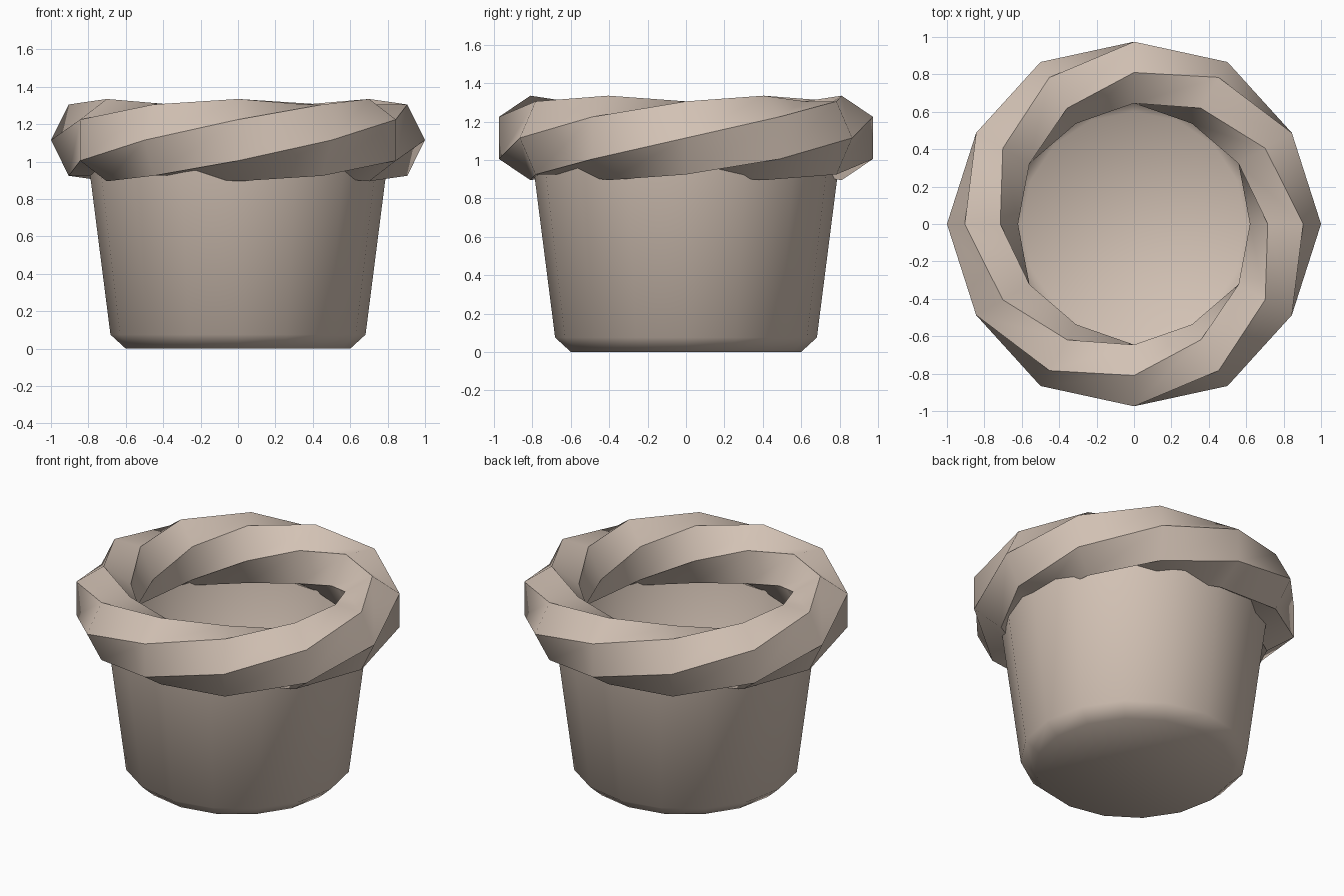
import bpy, bmesh
from math import sin, cos, pi

if "Cube" in bpy.data.objects:
    bpy.data.objects.remove(bpy.data.objects["Cube"])

clay = bpy.data.materials.new("pale clay")
clay.diffuse_color = (0.65, 0.54, 0.46, 1)
clay.use_nodes = True
clay.node_tree.nodes["Principled BSDF"].inputs["Base Color"].default_value = clay.diffuse_color


def loft(name, rings, closed, cap_first=False):
    """Skin a list of equal-length point loops with quads."""
    bm = bmesh.new()
    loops = [[bm.verts.new(p) for p in ring] for ring in rings]
    n = len(loops[0])
    for i in range(len(loops) if closed else len(loops) - 1):
        a, b = loops[i], loops[(i + 1) % len(loops)]
        for j in range(n):
            k = (j + 1) % n
            bm.faces.new((a[j], a[k], b[k], b[j]))
    if cap_first:
        bm.faces.new(loops[0][::-1])
    if closed:
        bmesh.ops.recalc_face_normals(bm, faces=bm.faces)
    me = bpy.data.meshes.new(name)
    bm.to_mesh(me)
    bm.free()
    me.materials.append(clay)
    ob = bpy.data.objects.new(name, me)
    bpy.context.collection.objects.link(ob)
    for p in me.polygons:
        p.use_smooth = True
    return ob


# Cup: open tapered shell with a chamfered foot, fully smooth
SIDES = 16
profile = [(0.60, 0.0), (0.682, 0.075), (0.80, 1.0)]
loft("cup", [[(r * cos(2 * pi * s / SIDES), r * sin(2 * pi * s / SIDES), z)
              for s in range(SIDES)] for r, z in profile], False, True)

# Twisted rim: hexagonal section turning 30 degrees at each of 12 steps
STEPS = 12
rings = []
for i in range(STEPS):
    t = 2 * pi * i / STEPS
    ring = []
    for j in range(6):
        phi = t + j * pi / 3
        r = 0.81 + 0.19 * cos(phi)
        ring.append((r * cos(t), r * sin(t), 1.115 + 0.22 * sin(phi)))
    rings.append(ring)
rim = loft("twisted_rim", rings, True)

# Keep the six spiral ridges sharp, smooth along each strip
bpy.ops.object.select_all(action='DESELECT')
rim.select_set(True)
bpy.context.view_layer.objects.active = rim
bpy.ops.object.shade_smooth_by_angle(angle=0.7)
